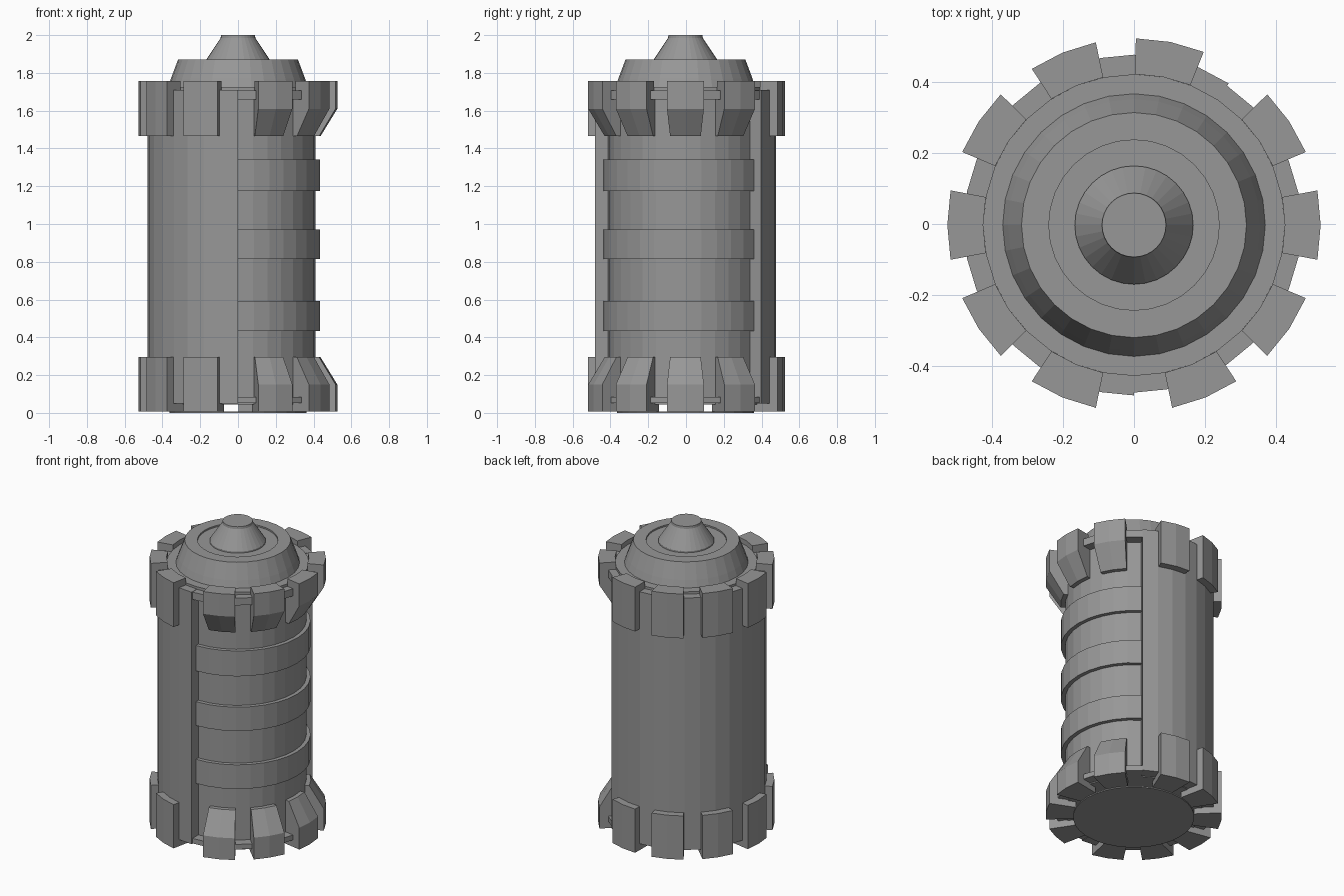
import bpy, bmesh
from math import cos, sin, radians

if "Cube" in bpy.data.objects:
    bpy.data.objects.remove(bpy.data.objects["Cube"])

STEP = 11.25          # 32-sided throughout
CY = -0.003           # axis offset so the whole model is centred
OPEN_A, OPEN_B = -90, 56.25   # angular limits of the window in the shell

grey = bpy.data.materials.new("dark_grey")
grey.diffuse_color = (0.31, 0.31, 0.31, 1)
grey.use_nodes = True
grey.node_tree.nodes["Principled BSDF"].inputs["Base Color"].default_value = grey.diffuse_color


def revolve(name, profile, a0=0.0, a1=360.0, steps=None):
    """Sweep an (r, z) outline around z; capped solid if it is a partial arc."""
    full = abs(a1 - a0) >= 360
    steps = steps or max(1, round((a1 - a0) / STEP))
    bm = bmesh.new()
    rings = []
    for i in range(steps if full else steps + 1):
        a = radians(a0 + (a1 - a0) * i / steps)
        rings.append([bm.verts.new((r * cos(a), r * sin(a) + CY, z)) for r, z in profile])
    n = len(profile)
    for i in range(steps):
        A, B = rings[i], rings[(i + 1) % len(rings)]
        for j in range(n):
            k = (j + 1) % n
            if profile[j][0] == 0 and profile[k][0] == 0:
                continue
            bm.faces.new((A[j], B[j], B[k], A[k]))
    if not full:
        bm.faces.new(rings[0])
        bm.faces.new(rings[-1][::-1])
    bmesh.ops.remove_doubles(bm, verts=bm.verts, dist=1e-5)
    bmesh.ops.recalc_face_normals(bm, faces=bm.faces)
    mesh = bpy.data.meshes.new(name)
    bm.to_mesh(mesh)
    bm.free()
    mesh.materials.append(grey)
    ob = bpy.data.objects.new(name, mesh)
    bpy.context.collection.objects.link(ob)
    return ob


def box(r0, r1, z0, z1):
    return [(r0, z0), (r1, z0), (r1, z1), (r0, z1)]


# Inner core with stepped cone lid and a thin base plate
revolve("core", [(0, 0.045), (0.41, 0.045), (0.41, 1.715), (0, 1.715)])
revolve("lid", [(0, 1.70), (0.425, 1.70), (0.425, 1.725), (0.37, 1.725), (0.355, 1.77),
                (0.317, 1.872), (0.24, 1.872), (0.24, 1.862), (0, 1.862)])
revolve("knob", [(0, 1.85), (0.167, 1.85), (0.167, 1.872), (0.092, 1.985), (0.09, 2.0), (0, 2.0)])
revolve("base_plate", [(0, 0), (0.362, 0), (0.362, 0.008), (0, 0.008)])

# Raised bands on the exposed part of the core
for i, (z0, z1) in enumerate([(0.433, 0.592), (0.815, 0.972), (1.175, 1.342)]):
    revolve(f"core_band_{i}", box(0.40, 0.435, z0, z1), OPEN_A, OPEN_B)

# Outer shell covering the rest
revolve("shell", box(0.405, 0.48, 0.05, 1.71), OPEN_B, OPEN_A + 360)

# Thin rims bridging the open side
revolve("lower_rim", box(0.40, 0.472, 0.052, 0.085), OPEN_A, OPEN_B)
revolve("upper_rim", box(0.40, 0.472, 1.66, 1.708), OPEN_A, OPEN_B)

# Clamp teeth: straight on the shell, tapered over the window
TOP, LOW, R = 1.757, 0.007, 0.526


def tooth(tapered, inner):
    """Upper tooth outline; lower teeth use it upside down."""
    low = [(0.405, 1.465), (0.437, 1.465), (R, 1.61)] if tapered else [(0.405, 1.465), (R, 1.465)]
    return low + [(R, TOP), (inner, TOP), (inner, 1.69), (0.405, 1.69)]


teeth = [(a, False) for a in (78.75, 112.5, 146.25, 180, 213.75, 247.5)]
teeth += [(a, True) for a in (-67.5, -33.75, 0, 33.75)]
for i, (a, tapered) in enumerate(teeth):
    revolve(f"upper_tooth_{i}", tooth(tapered, 0.425), a - 10.7, a + 10.7, 2)
    flipped = [(r, TOP + LOW - z - 0.004) if z < 1.7 else (r, LOW) for r, z in tooth(tapered, 0.36)]
    revolve(f"lower_tooth_{i}", flipped, a - 10.7, a + 10.7, 2)
